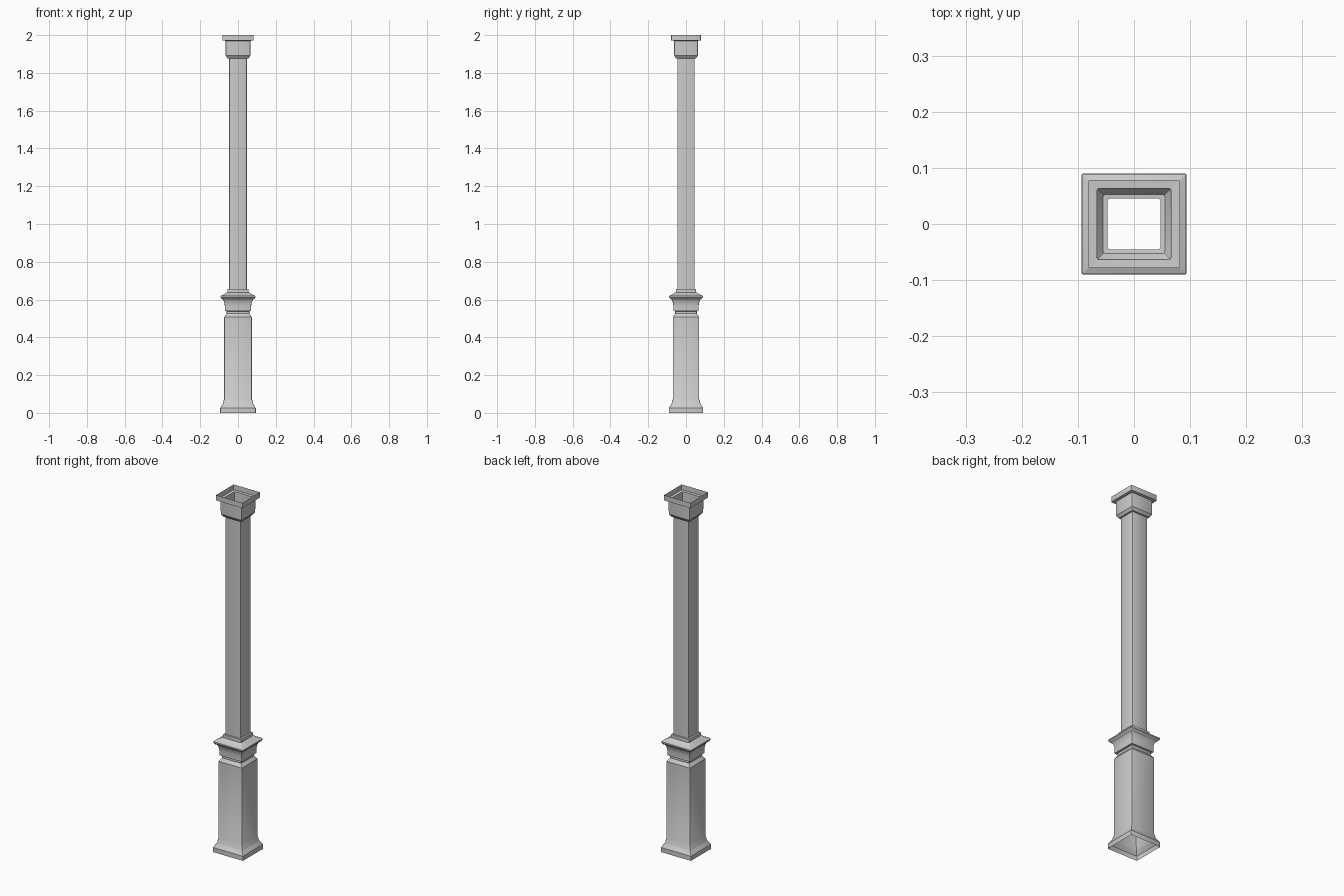
import bpy, bmesh, math

if "Cube" in bpy.data.objects:
    bpy.data.objects.remove(bpy.data.objects["Cube"])

Y_RATIO = 0.96      # the post is slightly shallower than wide
CORNER = 0.004      # softened vertical corners


def section(half):
    """Rounded rectangle outline for a given half width."""
    hx, hy = half, half * Y_RATIO
    pts = []
    for k, (sx, sy) in enumerate([(1, 1), (-1, 1), (-1, -1), (1, -1)]):
        for j in range(3):
            a = math.pi / 2 * k + math.pi / 4 * j
            pts.append((sx * (hx - CORNER) + CORNER * math.cos(a),
                        sy * (hy - CORNER) + CORNER * math.sin(a)))
    return pts


def square_sweep(name, profile):
    """Open shell from (half width, height) points, bottom to top."""
    bm = bmesh.new()
    rings = [[bm.verts.new((x, y, z)) for x, y in section(h)] for h, z in profile]
    for lo, hi in zip(rings, rings[1:]):
        n = len(lo)
        for i in range(n):
            j = (i + 1) % n
            bm.faces.new((lo[i], lo[j], hi[j], hi[i]))
    me = bpy.data.meshes.new(name)
    bm.to_mesh(me)
    bm.free()
    ob = bpy.data.objects.new(name, me)
    bpy.context.collection.objects.link(ob)
    bpy.ops.object.select_all(action='DESELECT')
    ob.select_set(True)
    bpy.context.view_layer.objects.active = ob
    bpy.ops.object.shade_smooth_by_angle(angle=math.radians(30))
    return ob


# Flared foot and lower box
square_sweep("pedestal", [
    (0.094, 0.0), (0.094, 0.026), (0.091, 0.030), (0.088, 0.036),
    (0.082, 0.044), (0.078, 0.054), (0.076, 0.066), (0.073, 0.072),
    (0.073, 0.507), (0.069, 0.513), (0.064, 0.519), (0.060, 0.525), (0.060, 0.538)])

# Moulding between box and shaft
square_sweep("middle_moulding", [
    (0.060, 0.538), (0.070, 0.540), (0.070, 0.568), (0.072, 0.582),
    (0.076, 0.594), (0.079, 0.600), (0.088, 0.605), (0.093, 0.612),
    (0.093, 0.619), (0.082, 0.624), (0.070, 0.630), (0.064, 0.636),
    (0.056, 0.638), (0.056, 0.656), (0.047, 0.657)])

# Long plain shaft
square_sweep("shaft", [(0.047, 0.657), (0.047, 1.876)])

# Capital with open top slab
square_sweep("capital", [
    (0.047, 1.876), (0.055, 1.877), (0.065, 1.892), (0.066, 1.970),
    (0.082, 1.971), (0.082, 2.0)])
